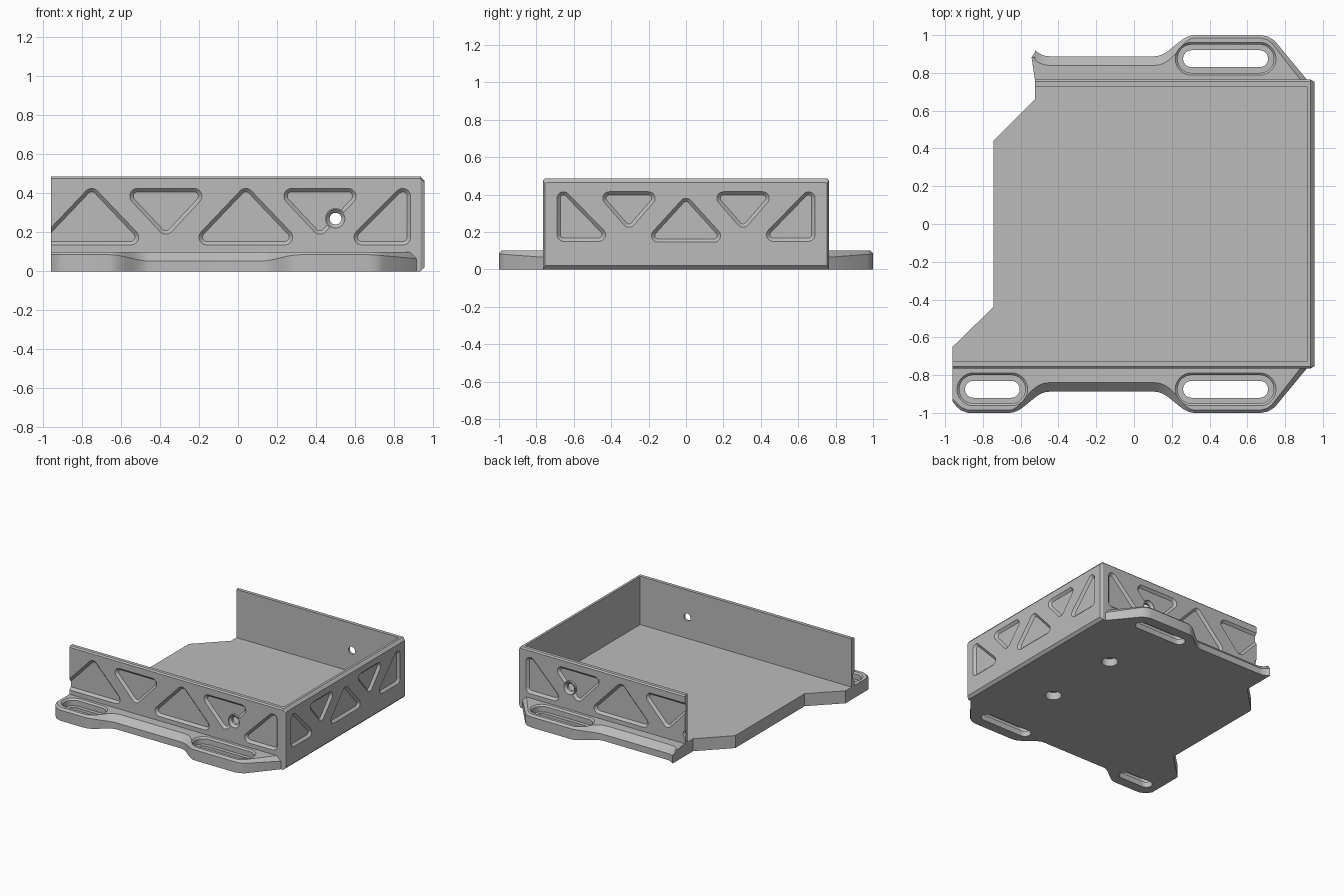
import bpy, bmesh
from math import pi, cos, sin, atan2
from mathutils import Vector

if "Cube" in bpy.data.objects:
    bpy.data.objects.remove(bpy.data.objects["Cube"], do_unlink=True)

grey = bpy.data.materials.new("plain grey")
grey.use_nodes = True
COLOUR = (0.5, 0.5, 0.5, 1)
grey.diffuse_color = COLOUR
grey.node_tree.nodes["Principled BSDF"].inputs["Base Color"].default_value = COLOUR

# Overall sizes
HEIGHT, FLOOR = 0.487, 0.1
X_LEFT, X_RIGHT, Y_WALL = -0.96, 0.955, 0.765
X_BACK = -0.525          # open end of the back wall
BEVEL = 0.018

# Maps from (along, up, outward) to model space
FRONT = lambda u, v, w: (u, -w, v)
BACK = lambda u, v, w: (u, w, v)
RIGHT = lambda u, v, w: (w, u, v)
PLAN = lambda u, v, w: (u, v, w)


def loft(name, rings):
    """Solid through matching rings of points, capped at both ends."""
    bm = bmesh.new()
    loops = [[bm.verts.new(p) for p in ring] for ring in rings]
    n = len(loops[0])
    for a, b in zip(loops, loops[1:]):
        for i in range(n):
            j = (i + 1) % n
            bm.faces.new((a[i], a[j], b[j], b[i]))
    bm.faces.new(loops[0])
    bm.faces.new(loops[-1])
    bmesh.ops.recalc_face_normals(bm, faces=bm.faces[:])
    mesh = bpy.data.meshes.new(name)
    bm.to_mesh(mesh)
    bm.free()
    mesh.materials.append(grey)
    ob = bpy.data.objects.new(name, mesh)
    bpy.context.collection.objects.link(ob)
    return ob


def prism(name, points, z0, z1):
    return loft(name, [[(x, y, z) for x, y in points] for z in (z0, z1)])


def rounded(centres, r, steps=8):
    """Outline around equal circles placed at counterclockwise centres."""
    pts = []
    n = len(centres)
    for i in range(n):
        c = Vector(centres[i])
        into, out = c - Vector(centres[i - 1]), Vector(centres[(i + 1) % n]) - c
        start = atan2(into.y, into.x) - pi / 2
        turn = (atan2(out.y, out.x) - pi / 2 - start) % (2 * pi)
        for k in range(steps + 1):
            a = start + turn * k / steps
            pts.append((c.x + r * cos(a), c.y + r * sin(a)))
    return pts


def circle(c, r, n=32):
    return [(c[0] + r * cos(2 * pi * k / n), c[1] + r * sin(2 * pi * k / n)) for k in range(n)]


def stack(name, outline, levels, place):
    """Loft of outline(radius) through (height, radius) levels."""
    return loft(name, [[place(u, v, w) for u, v in outline(r)] for w, r in levels])


def combine(target, other, operation="DIFFERENCE"):
    """Apply a boolean and throw away the helper."""
    other.hide_render = True
    mod = target.modifiers.new("boolean", "BOOLEAN")
    mod.operation, mod.solver, mod.object = operation, "EXACT", other
    bpy.context.view_layer.objects.active = target
    bpy.ops.object.modifier_apply(modifier=mod.name)
    bpy.data.objects.remove(other, do_unlink=True)


def cut_pocket(target, centres, r, face, place):
    levels = [(face + 0.02, r), (face, r), (face - BEVEL, r - BEVEL)]
    combine(target, stack("pocket_cutter", lambda q: rounded(centres, q), levels, place))


# Tray: bevelled block hollowed out to leave floor and three walls
def tray_ring(x, y, low, high):
    section = [(-y, low), (y, low), (y, high - 0.01), (y - 0.01, high),
               (-y + 0.01, high), (-y, high - 0.01)]
    return [(x, a, b) for a, b in section]


tray = loft("tray", [tray_ring(X_LEFT, Y_WALL, 0, HEIGHT),
                     tray_ring(X_RIGHT - 0.02, Y_WALL, 0, HEIGHT),
                     tray_ring(X_RIGHT, Y_WALL - 0.012, 0.02, HEIGHT - 0.022)])
combine(tray, prism("cavity_cutter", [(-1.2, -0.728), (0.916, -0.728), (0.916, 0.728), (-1.2, 0.728)],
                    FLOOR, 0.7))

# Truss pockets along the front and back walls
def up_triangle(c, half, low, high):
    return [(c - half, low), (c + half, low), (c, high)]


def down_triangle(c, half, low, high):
    return [(c, low), (c + half, high), (c - half, high)]


long_pockets = [up_triangle(c, 0.2, 0.175, 0.385) for c in (-0.75, 0.04)]
long_pockets += [down_triangle(c, 0.145, 0.23, 0.385) for c in (-0.37, 0.42)]
long_pockets.append([(0.635, 0.175), (0.845, 0.175), (0.845, 0.385)])
HOLE = (0.5, 0.27)
for place in (FRONT, BACK):
    for centres in long_pockets:
        cut_pocket(tray, centres, 0.04, Y_WALL, place)
    # Countersunk screw hole with a raised rim
    ring = lambda q: circle(HOLE, q)
    combine(tray, stack("rim", ring, [(0.735, 0.054), (Y_WALL - 0.0005, 0.054)], place), "UNION")
    combine(tray, stack("hole_cutter", ring, [(0.7, 0.03), (0.747, 0.03), (Y_WALL, 0.048),
                                              (0.8, 0.048)], place))

# Truss pockets on the right wall
end_pockets = [up_triangle(0, 0.15, 0.18, 0.345)]
end_pockets += [down_triangle(c, 0.105, 0.26, 0.38) for c in (-0.305, 0.305)]
end_pockets.append([(-0.655, 0.185), (-0.465, 0.185), (-0.655, 0.38)])
end_pockets.append([(0.465, 0.185), (0.655, 0.185), (0.655, 0.38)])
for centres in end_pockets:
    cut_pocket(tray, centres, 0.035, X_RIGHT, RIGHT)

# Stepped open side of the tray
combine(tray, prism("open_side_cutter", [(-1.1, -0.65), (X_LEFT, -0.65), (-0.745, -0.44), (-0.745, 0.44),
                                         (X_BACK, 0.66), (X_BACK, 0.9), (-1.1, 0.9)], -0.1, 0.6))

# Blind holes under the floor
for y in (-0.32, 0.32):
    combine(tray, stack("floor_hole_cutter", lambda q: circle((0.5, y), q),
                        [(-0.02, 0.06), (0.06, 0.06)], PLAN))


# Mounting flanges: waisted outline with a chamfer that widens in the waist
def ease(x, a, b):
    t = min(max((x - a) / (b - a), 0), 1)
    return (1 - cos(pi * t)) / 2


def flange(name, x_start, side, slots):
    xs = [X_LEFT + 0.02, -0.92, -0.88]
    xs += [-0.66 + 0.21 * k / 12 for k in range(13)]
    xs += [0.11 + 0.21 * k / 12 for k in range(13)]
    edge = []
    for x in [x_start] + [x for x in xs if x > x_start]:
        waist = ease(x, -0.66, -0.45) - ease(x, 0.11, 0.32)
        corner = 0.06 * max(0, (-0.88 - x) / 0.08) ** 2
        edge.append((x, 1 - 0.112 * waist - corner, 0.015 + 0.033 * waist))
    edge += [(0.67, 1, 0.015), (0.71, 0.992, 0.017), (0.745, 0.97, 0.02), (0.915, Y_WALL, 0.035)]
    inner = []
    for i, (x, y, c) in enumerate(edge):
        a, b = edge[max(i - 1, 0)], edge[min(i + 1, len(edge) - 1)]
        d = Vector((b[0] - a[0], b[1] - a[1])).normalized()
        inner.append((x + d.y * c, y - d.x * c))
    inner[0] = (x_start, edge[0][1] - edge[0][2])
    inner[-1] = (0.88, Y_WALL)
    root = (x_start, Y_WALL)
    low = [(*root, 0)] + [(x, y, 0) for x, y, c in edge]
    mid = [(*root, FLOOR - 0.015)] + [(x, y, FLOOR - c) for x, y, c in edge]
    top = [(*root, FLOOR)] + [(x, y, FLOOR) for x, y in inner]
    ob = loft(name, [[(x, side * y, z) for x, y, z in ring] for ring in (low, mid, top)])
    # Slots with a bevelled recess
    for x0, x1 in slots:
        shape = lambda q: rounded([(x0, side * 0.875), (x1, side * 0.875)], q, 14)
        levels = [(0.045, 0.075), (0.088, 0.075), (FLOOR, 0.087), (0.15, 0.087)]
        combine(ob, stack("recess_cutter", shape, levels, PLAN))
        combine(ob, stack("slot_cutter", shape, [(-0.05, 0.045), (0.12, 0.045)], PLAN))
    return ob


long_slot, short_slot = (0.305, 0.665), (-0.85, -0.65)
parts = [tray, flange("front_flange", X_LEFT, -1, [long_slot, short_slot]),
         flange("back_flange", X_BACK, 1, [long_slot])]

# Smooth the curves, keep the edges crisp
bpy.ops.object.select_all(action="DESELECT")
for ob in parts:
    ob.select_set(True)
bpy.context.view_layer.objects.active = tray
bpy.ops.object.shade_smooth_by_angle(angle=pi / 7)
